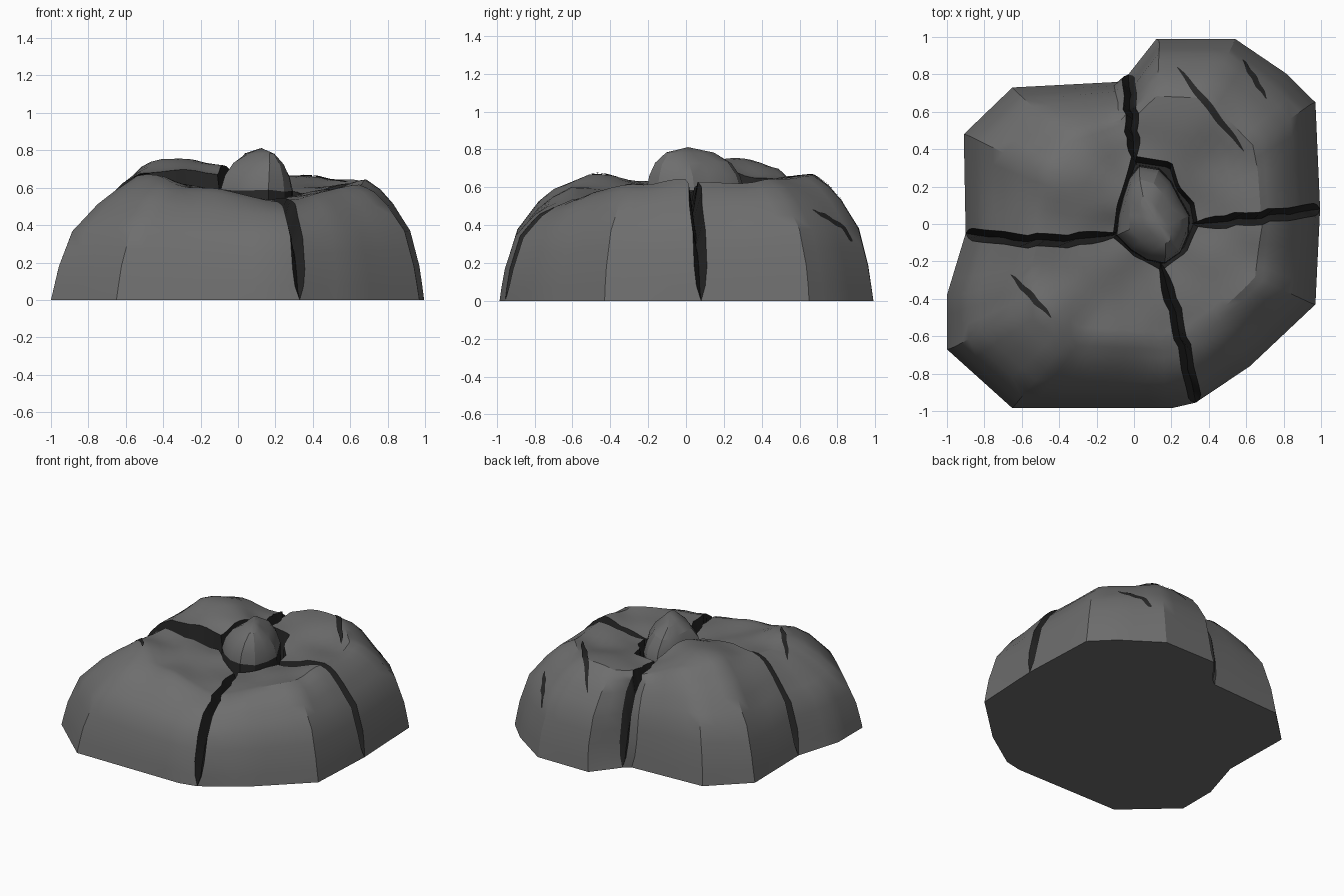
import bpy, bmesh, math
from mathutils import Vector, noise
from mathutils.bvhtree import BVHTree

if "Cube" in bpy.data.objects:
    bpy.data.objects.remove(bpy.data.objects["Cube"])


def material(name, v):
    m = bpy.data.materials.new(name)
    m.diffuse_color = (v, v, v, 1)
    m.use_nodes = True
    m.node_tree.nodes["Principled BSDF"].inputs["Base Color"].default_value = m.diffuse_color
    return m


STONE = material("grey stone", 0.155)
DARK = material("dark crevice", 0.019)
HOLE = Vector((0.11, 0.04))

# crack: inner end, outer end, sideways bow
CRACKS = {
    "w": (Vector((-0.11, -0.06)), Vector((-0.90, -0.05)), 0.035),
    "s": (Vector((0.15, -0.24)), Vector((0.33, -0.955)), 0.01),
    "e": (Vector((0.34, 0.0)), Vector((0.995, 0.08)), -0.005),
    "n": (Vector((0.0, 0.36)), Vector((-0.03, 0.80)), 0.0),
}

# lobe: start crack, end crack, outer corners, hole corners, top heights (x, y, z)
LOBES = {
    "front_left_lobe": ("w", "s", [(-1, -.38), (-1, -.67), (-.65, -.985), (.2, -.985)], [(0, -.17)],
                        [(.15, -.24, .52), (.25, -.6, .52), (-.1, -.06, .575), (-.5, -.06, .65), (-.5, -.45, .68),
                         (-.55, -.62, .67), (-.8, -.25, .59), (-.7, -.4, .61), (-.2, -.6, .60), (0, -.4, .55),
                         (-.3, -.2, .62), (.25, -.9, .58)]),
    "front_right_lobe": ("s", "e", [(.62, -.76), (.97, -.43)], [(.28, -.15)],
                         [(.15, -.24, .53), (.34, 0, .56), (.3, -.6, .53), (.7, -.02, .645),
                          (.74, -.35, .63), (.5, -.65, .60), (.5, -.15, .59)]),
    "back_right_lobe": ("e", "n", [(.97, .65), (.82, .8), (.54, .99), (.12, .99)],
                        [(.32, .11), (.24, .2), (.2, .33)],
                        [(0, .36, .62), (.34, .02, .57), (.65, .1, .63), (.65, .5, .65), (.3, .65, .67),
                         (0, .75, .64), (.5, .3, .6)]),
    "back_left_lobe": ("n", "w", [(-.08, .76), (-.65, .73), (-.91, .48)], [(-.09, .1)],
                       [(-.1, -.06, .67), (-.5, -.03, .68), (-.42, .25, .765), (-.28, .25, .77), (-.13, .15, .73),
                        (0, .36, .64), (-.5, .5, .67), (-.05, .6, .62), (-.8, .2, .6), (-.58, .2, .67)]),
}

ROWS = [0, .07, .15, .23, .31, .39, .46, .52, .58, .64, .74, .81, .88, .92, .955, .98, 1]
RIM = [(0, 1), (.52, 1), (.64, .92), (.74, .81), (.88, .59), (.955, .29), (1, 0)]


def rim(u):
    """Share of the top height left at u, from hole (0) to outer edge (1)."""
    for (a, p), (b, q) in zip(RIM, RIM[1:]):
        if u <= b:
            return p + (q - p) * (u - a) / (b - a)
    return 0


def top_height(p, marks):
    total = weight = 0
    for x, y, z in marks:
        w = 1 / ((p.x - x) ** 2 + (p.y - y) ** 2 + 0.008) ** 1.5
        total += w * z
        weight += w
    return total / weight + 0.008 * noise.noise(Vector((p.x * 5, p.y * 5, 0)))


def along(points, t):
    """Point at share t of the length of a polyline."""
    left = t * sum((b - a).length for a, b in zip(points, points[1:]))
    for a, b in zip(points, points[1:]):
        d = (b - a).length
        if left <= d + 1e-6:
            return a.lerp(b, left / d)
        left -= d
    return points[-1].copy()


def corner_steps(points, step):
    """Length shares that include every corner."""
    total = sum((b - a).length for a, b in zip(points, points[1:]))
    steps, run = [0], 0
    for a, b in zip(points, points[1:]):
        d = (b - a).length
        n = max(1, round(d / step))
        steps += [(run + d * (k + 1) / n) / total for k in range(n)]
        run += d
    return steps


def side(name):
    a, b, _ = CRACKS[name]
    d = (b - a).normalized()
    return Vector((-d.y, d.x))


def wobble(name, u):
    fade = math.sin(math.pi * u)
    jag = 0.007 * math.sin(21 * u + len(name)) + 0.004 * math.sin(47 * u)
    return side(name) * fade * (CRACKS[name][2] + jag)


def floor_column(name):
    """Bottom line of a crack, shared by the lobes on both sides."""
    a, b, _ = CRACKS[name]
    col = [(*a.lerp(HOLE, 0.15), 0.40)]
    for u in ROWS:
        v = u - 0.06 if 0.1 < u < 1 else u
        p = a.lerp(b, v) + wobble(name, v)
        col.append((p.x, p.y, 0.41 * rim(u)))
    return col


def finish(name, bm, angle):
    me = bpy.data.meshes.new(name)
    bm.to_mesh(me)
    bm.free()
    me.materials.append(STONE)
    me.materials.append(DARK)
    ob = bpy.data.objects.new(name, me)
    bpy.context.collection.objects.link(ob)
    bpy.ops.object.select_all(action='DESELECT')
    ob.select_set(True)
    bpy.context.view_layer.objects.active = ob
    if angle:
        bpy.ops.object.shade_smooth_by_angle(angle=math.radians(angle))
    return ob


# four lobes with crack walls and hole wall
trees, base, hole = [], [], []
for name, (c0, c1, outer, inner, marks) in LOBES.items():
    out = [CRACKS[c0][1]] + [Vector(p) for p in outer] + [CRACKS[c1][1]]
    inn = [CRACKS[c0][0]] + [Vector(p) for p in inner] + [CRACKS[c1][0]]
    base += out[:-1]
    hole += inn[:-1]
    columns = [floor_column(c0)]
    for t in corner_steps(out, 0.11):
        o, i = along(out, t), along(inn, t)
        col = [(*i.lerp(HOLE, 0.1), 0.38)]
        for u in ROWS:
            gap = 0.034 * min(1, (1 - u) * 35, 0.4 + u * 5)
            p = i.lerp(o, u)
            p += (wobble(c0, u) + side(c0) * gap) * (1 - t) ** 4
            p += (wobble(c1, u) - side(c1) * gap) * t ** 4
            col.append((p.x, p.y, top_height(p, marks) * rim(u)))
        columns.append(col)
    columns.append(floor_column(c1))
    bm = bmesh.new()
    grid = [[bm.verts.new(p) for p in col] for col in columns]
    for k, (a, b) in enumerate(zip(grid, grid[1:])):
        for j in range(len(ROWS)):
            quad = [a[j], a[j + 1], b[j + 1], b[j]]
            f = bm.faces.new(quad)
            f.material_index = int(k in (0, len(grid) - 2) or j == 0)
    bmesh.ops.remove_doubles(bm, verts=bm.verts, dist=0.0005)
    trees.append(BVHTree.FromBMesh(bm))
    finish(name, bm, 32)

# flat underside
bm = bmesh.new()
bm.faces.new([bm.verts.new((p.x, p.y, 0)) for p in reversed(base)])
finish("underside", bm, 0)

# dark floor of the central hole
bm = bmesh.new()
bm.faces.new([bm.verts.new((*p.lerp(HOLE, 0.08), 0.39)) for p in hole])
for f in bm.faces:
    f.material_index = 1
finish("hole_floor", bm, 0)

# central stone: rings narrow towards a ridge, dark around the foot
bm = bmesh.new()
ridge = Vector((0.6, -0.8))
across = Vector((0.8, 0.6))
ring = [along(hole + hole[:1], k / 14) - HOLE for k in range(14)]
loops = []
for s, c, z in [(.92, .90, .39), (.90, .87, .585), (.85, .77, .66), (.74, .56, .73), (.50, .24, .785)]:
    loop = []
    for p in ring:
        q = HOLE + Vector((-.012, -.01)) + ridge * p.dot(ridge) * s + across * p.dot(across) * c
        lump = 0.02 * noise.noise(Vector((q.x * 7, q.y * 7, 1)))
        loop.append(bm.verts.new((q.x + 0.03 * (1 - s), q.y - 0.04 * (1 - s), z + lump)))
    loops.append(loop)
apex = bm.verts.new((0.125, 0.01, 0.812))
for j in range(5):
    for k in range(14):
        n = (k + 1) % 14
        if j < 4:
            f = bm.faces.new([loops[j][k], loops[j][n], loops[j + 1][n], loops[j + 1][k]])
            f.material_index = int(j == 0)
        else:
            bm.faces.new([loops[4][k], loops[4][n], apex])
finish("central_stone", bm, 24)

# surface cracks laid on the lobes as thin plates
GASHES = [(0, (-.66, -.27), (-.44, -.50), .016), (2, (.23, .84), (.59, .39), .018), (2, (.58, .88), (.71, .67), .014)]
for n, (lobe, a, b, half) in enumerate(GASHES):
    a, b = Vector(a), Vector(b)
    d = (b - a).normalized()
    across = Vector((-d.y, d.x))
    bm = bmesh.new()
    rows = []
    for k in range(25):
        t = k / 24
        mid = a.lerp(b, t) + across * 0.003 * math.sin(17 * t)
        row = []
        for e in (-1, 0, 1):
            p = mid + across * e * (half * math.sin(math.pi * t) ** 0.7 + 0.001)
            hit = trees[lobe].ray_cast(Vector((p.x, p.y, 2)), Vector((0, 0, -1)))[0]
            row.append(bm.verts.new((p.x, p.y, hit.z + 0.006)))
        rows.append(row)
    for r, q in zip(rows, rows[1:]):
        for e in (0, 1):
            bm.faces.new([r[e], q[e], q[e + 1], r[e + 1]]).material_index = 1
    for f in bm.faces:
        f.normal_update()
        if f.normal.z < 0:
            f.normal_flip()
    finish(f"surface_crack_{n + 1}", bm, 40)
